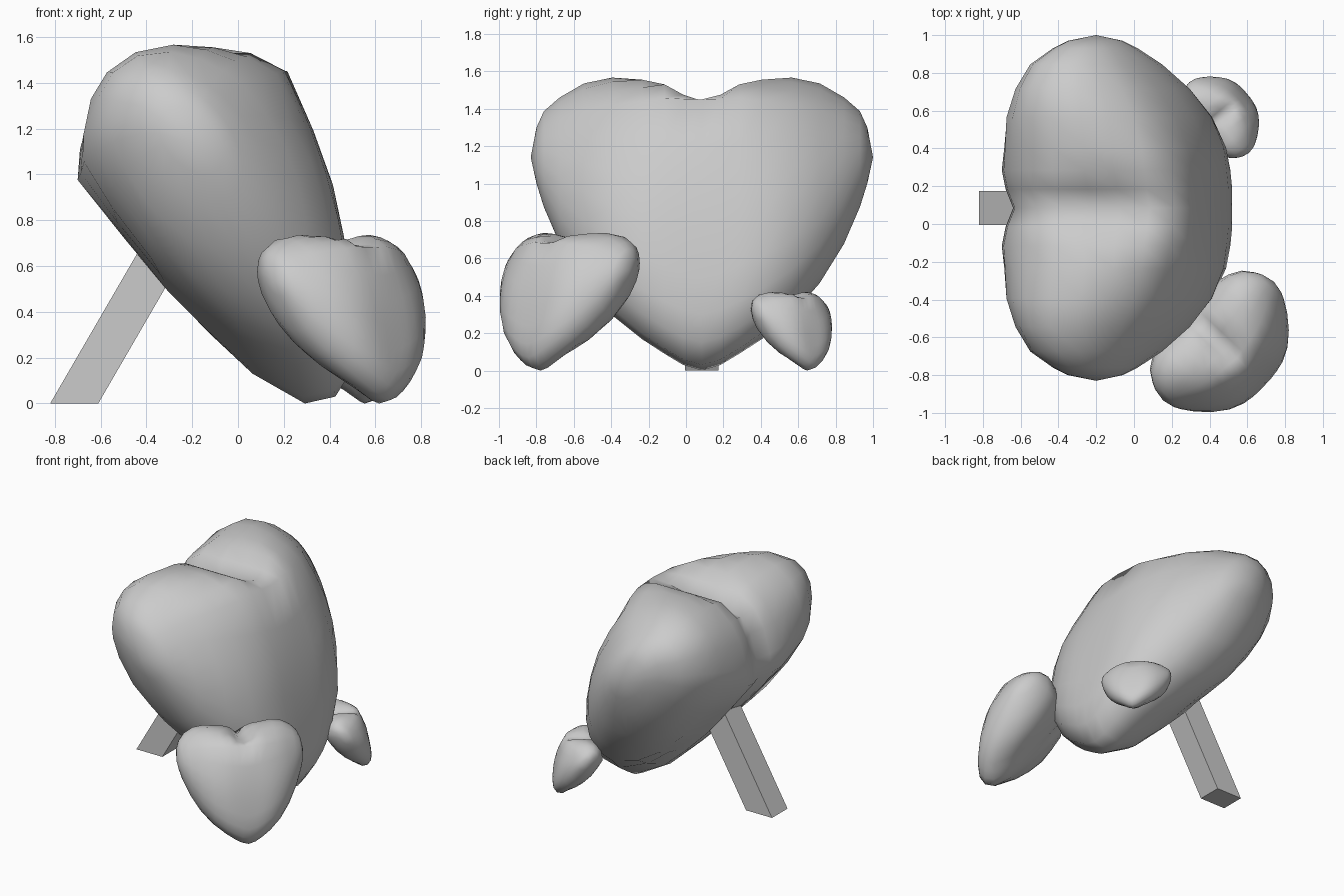
import bpy, bmesh, math

cube = bpy.data.objects.get("Cube")
if cube:
    bpy.data.objects.remove(cube)

grey = bpy.data.materials.new("plain_grey")
grey.use_nodes = True
grey.diffuse_color = (0.6, 0.6, 0.6, 1)
grey.node_tree.nodes["Principled BSDF"].inputs["Base Color"].default_value = (0.6, 0.6, 0.6, 1)

# Side profile (x, z) of the leaning heart
PROFILE = [(.28, 0), (.42, .03), (.5, .15), (.52, .3), (.5, .5), (.46, .72),
           (.41, .95), (.32, 1.19), (.2, 1.45), (.06, 1.53), (-.1, 1.57), (-.26, 1.57),
           (-.43, 1.5), (-.56, 1.39), (-.64, 1.26), (-.69, 1.08), (-.7, .94),
           (-.51, .7), (-.32, .47), (-.14, .29), (.04, .13)]
# Slices from the middle to one side: offset, back, front, bottom, top
SLICES = [(0, -.64, .52, 0, 1.43), (.1, -.68, .52, .03, 1.475),
          (.2, -.7, .51, .09, 1.53), (.32, -.69, .49, .165, 1.555),
          (.48, -.68, .42, .29, 1.57), (.63, -.63, .3, .46, 1.54),
          (.76, -.55, .15, .67, 1.465), (.845, -.43, .02, .87, 1.39),
          (.885, -.35, -.06, 1.0, 1.3)]
HEIGHT, CENTRE, DEPTH, MIDDLE = 1.57, -.09, 1.22, .085
LEAN = math.radians(25)


def finish(bm, name):
    bmesh.ops.recalc_face_normals(bm, faces=bm.faces)
    mesh = bpy.data.meshes.new(name)
    bm.to_mesh(mesh)
    bm.free()
    mesh.materials.append(grey)
    obj = bpy.data.objects.new(name, mesh)
    bpy.context.collection.objects.link(obj)
    return obj


def section(px, pz, mix):
    """Profile point in -1..1, drawn towards a leaning ellipse by mix."""
    u = (px - CENTRE) / DEPTH * 2
    w = pz / HEIGHT * 2 - 1
    v = (w + u * math.sin(LEAN)) / math.cos(LEAN)
    k = 1 + mix * (1 / math.hypot(u, v) - 1)
    return u * k, w * k


def heart(name, location, scale, turn):
    """Loft the profile sideways; the middle slices are capped to form the cleft."""
    bm = bmesh.new()
    rings = []
    sides = [(-1, s) for s in reversed(SLICES[1:])] + [(1, s) for s in SLICES]
    for sign, (y, back, front, low, top) in sides:
        full = HEIGHT if y < .4 else top
        mix = min(1, max(0, (y - .2) / .6))
        ring = []
        for px, pz in PROFILE:
            u, w = section(px, pz, mix)
            x = (back + front) / 2 + u * (front - back) / 2
            z = (low + full) / 2 + w * (full - low) / 2
            # The crease deepens towards the back
            cap = top + .15 * x if y == 0 else top
            ring.append(bm.verts.new((x + MIDDLE, sign * y, min(z, cap))))
        rings.append(ring)
    n = len(PROFILE)
    for a, b in zip(rings, rings[1:]):
        for i in range(n):
            j = (i + 1) % n
            bm.faces.new((a[i], a[j], b[j], b[i]))
    # Rounded ends of the two lobes
    for ring, y in ((rings[0], -.915), (rings[-1], .915)):
        tip = bm.verts.new((-.2 + MIDDLE, y, 1.14))
        for i in range(n):
            bm.faces.new((ring[i], ring[(i + 1) % n], tip))
    for face in bm.faces:
        face.smooth = True
    obj = finish(bm, name)
    obj.location = location
    obj.scale = (scale,) * 3
    obj.rotation_euler.z = math.radians(turn)


heart("large_heart", (-MIDDLE, MIDDLE, 0), 1, 0)
heart("medium_heart", (.487, -.657, 0), .47, -43)
heart("small_heart", (.475, .584, 0), .268, 40)

# Slanted square prop behind the large heart
bm = bmesh.new()
bmesh.ops.create_cube(bm, size=1)
for v in bm.verts:
    z = (v.co.z + .5) * .8
    v.co = (-.715 + v.co.x * .21 + z * .58, MIDDLE + v.co.y * .18, z)
finish(bm, "back_prop")
